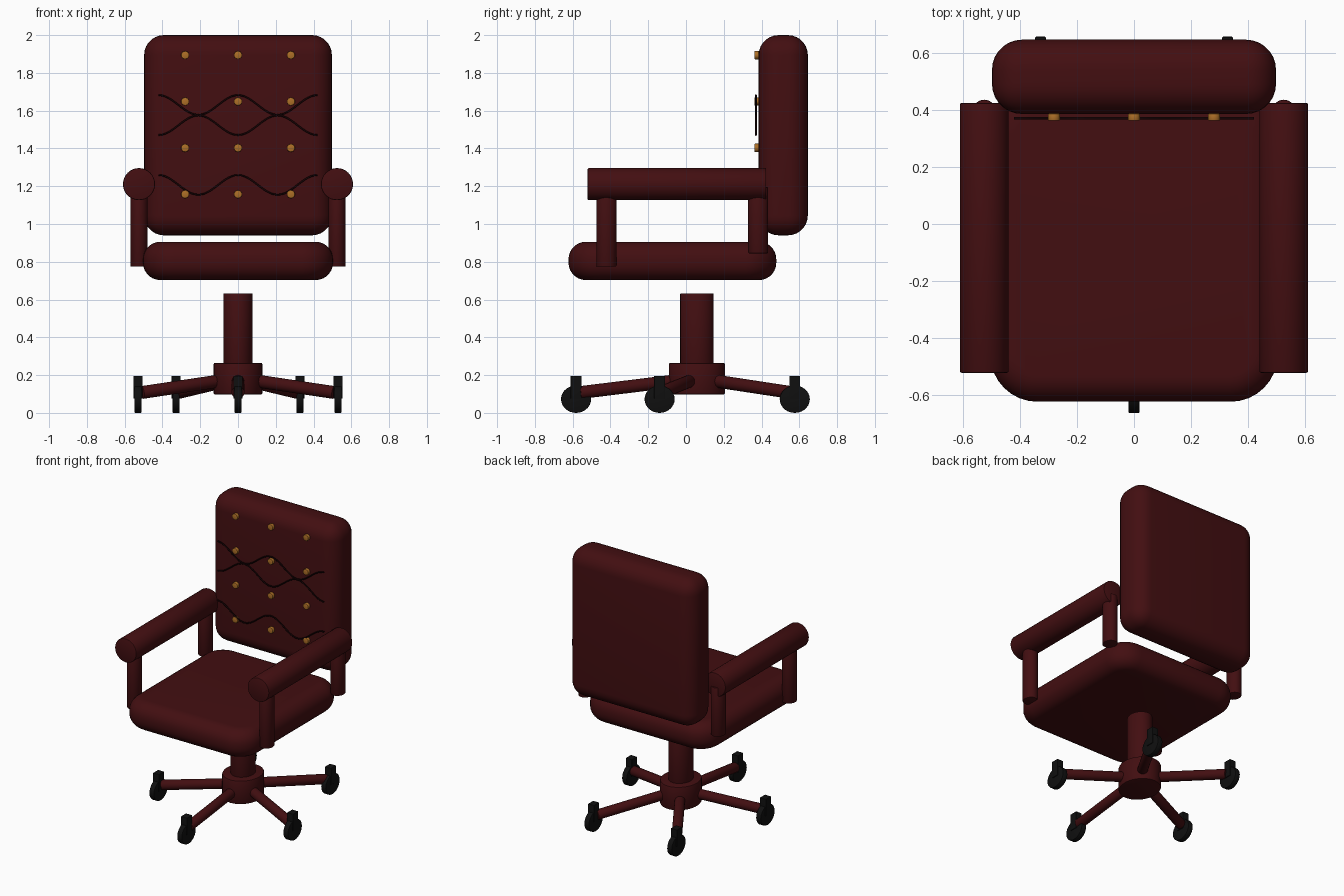
import bpy, bmesh, math
from mathutils import Matrix, Vector

cube = bpy.data.objects.get("Cube")
if cube:
    bpy.data.objects.remove(cube, do_unlink=True)


def material(name, rgb):
    m = bpy.data.materials.new(name)
    m.use_nodes = True
    m.diffuse_color = (*rgb, 1)
    bsdf = m.node_tree.nodes["Principled BSDF"]
    bsdf.inputs["Base Color"].default_value = (*rgb, 1)
    bsdf.inputs["Roughness"].default_value = 0.6
    return m


LEATHER = material("dark_red_leather", (0.055, 0.0045, 0.0055))
BLACK = material("black_rubber", (0.005, 0.005, 0.005))
GOLD = material("brass", (0.42, 0.16, 0.02))
THREAD = material("dark_thread", (0.009, 0.001, 0.0015))
STRETCH = 1.15  # round parts are slightly oval, longer front to back


def finish(name, bm, mat):
    bmesh.ops.recalc_face_normals(bm, faces=bm.faces[:])
    mesh = bpy.data.meshes.new(name)
    bm.to_mesh(mesh)
    bm.free()
    mesh.materials.append(mat)
    ob = bpy.data.objects.new(name, mesh)
    bpy.context.collection.objects.link(ob)
    bpy.ops.object.select_all(action='DESELECT')
    ob.select_set(True)
    bpy.context.view_layer.objects.active = ob
    bpy.ops.object.shade_smooth_by_angle(angle=math.radians(35))
    return ob


def bevel(bm, edges, radius, segments):
    bmesh.ops.bevel(bm, geom=edges, offset=radius, segments=segments,
                    profile=0.5, affect='EDGES', clamp_overlap=False)


def box(name, low, high, mat, radius=0, corner=0):
    """Box between two corners; corner rounds the upright edges first."""
    low, high = Vector(low), Vector(high)
    bm = bmesh.new()
    bmesh.ops.create_cube(bm, size=1, matrix=Matrix.Translation((low + high) / 2)
                          @ Matrix.Diagonal((*(high - low), 1)))
    if corner:
        upright = [e for e in bm.edges
                   if abs(e.verts[0].co.z - e.verts[1].co.z) > 0.01]
        bevel(bm, upright, corner, 8)
        rims = [e for e in bm.edges
                if abs(e.verts[0].co.z - e.verts[1].co.z) < 0.001]
        bevel(bm, rims, radius, 7)
    elif radius:
        bevel(bm, bm.edges[:], radius, 7)
    return finish(name, bm, mat)


def rod(name, start, end, r, mat, scale=(1, 1, 1), sides=32, rim=0):
    """Cylinder from start to end, with optional rounded rims and oval scale."""
    start, end = Vector(start), Vector(end)
    axis = end - start
    bm = bmesh.new()
    bmesh.ops.create_cone(bm, cap_ends=True, segments=sides, radius1=r,
                          radius2=r, depth=axis.length)
    if rim:
        bevel(bm, [e for f in bm.faces if len(f.verts) > 4 for e in f.edges], rim, 2)
    turn = axis.to_track_quat('Z', 'Y').to_matrix().to_4x4()
    bm.transform(Matrix.Translation((start + end) / 2)
                 @ Matrix.Diagonal((*scale, 1)) @ turn)
    return finish(name, bm, mat)


# Cushions
box("seat", (-0.503, -0.622, 0.703), (0.503, 0.478, 0.906), LEATHER, 0.092, 0.165)
box("backrest", (-0.497, 0.385, 0.94), (0.497, 0.645, 2.0), LEATHER, 0.105)

# Armrests and their posts
for side, x in (("left", 0.524), ("right", -0.524)):
    rod(side + "_armrest", (x, -0.521, 1.211), (x, 0.424, 1.211), 0.085,
        LEATHER, rim=0.006)
    for place, y, bottom in (("front", -0.421, 0.775), ("rear", 0.382, 0.845)):
        rod(f"{side}_{place}_post", (x, y, bottom), (x, y, 1.195), 0.046,
            LEATHER, (1, STRETCH, 1), rim=0.004)

# Brass buttons on the backrest
for row in range(4):
    for col in (-1, 0, 1):
        x, z = col * 0.28, 1.894 - row * 0.2455
        rod("button", (x, 0.362, z), (x, 0.386, z), 0.022, GOLD, sides=10, rim=0.003)


# Wavy stitching across the backrest
def stitch(name, level, swing):
    curve = bpy.data.curves.new(name, 'CURVE')
    curve.dimensions = '3D'
    curve.bevel_depth = 0.005
    curve.bevel_resolution = 1
    curve.use_fill_caps = True
    line = curve.splines.new('POLY')
    count = 49
    line.points.add(count - 1)
    for i, p in enumerate(line.points):
        x = -0.42 + 0.84 * i / (count - 1)
        p.co = (x, 0.37, level + swing * math.cos(math.tau * x / 0.42), 1)
    curve.materials.append(THREAD)
    bpy.context.collection.objects.link(bpy.data.objects.new(name, curve))


stitch("upper_stitch", 1.63, 0.052)
stitch("middle_stitch", 1.523, -0.052)
stitch("lower_stitch", 1.207, 0.052)

# Column and hub
CY = 0.058
rod("column", (0, CY, 0.2), (0, CY, 0.633), 0.077, LEATHER, (1, STRETCH, 1), rim=0.005)
rod("hub", (0, CY, 0.097), (0, CY, 0.265), 0.129, LEATHER, (1, STRETCH, 1),
    sides=40, rim=0.008)

# Five legs, each with a caster facing forward
for i in range(5):
    a = math.tau * i / 5 - math.pi / 2
    dx, dy = math.cos(a), math.sin(a) * STRETCH
    x, y = 0.557 * dx, CY + 0.64 / STRETCH * dy
    rod("leg", (0.06 * dx, CY + 0.06 * dy, 0.175),
        (0.535 * dx, CY + 0.535 * dy, 0.108), 0.034, LEATHER, sides=20, rim=0.003)
    box("caster_fork", (x - 0.024, y - 0.029, 0.075), (x + 0.024, y + 0.029, 0.196),
        BLACK, 0.003)
    rod("caster_wheel", (x - 0.019, y, 0.0725), (x + 0.019, y, 0.0725), 0.0725,
        BLACK, (1, 1.1, 1), sides=28, rim=0.004)
